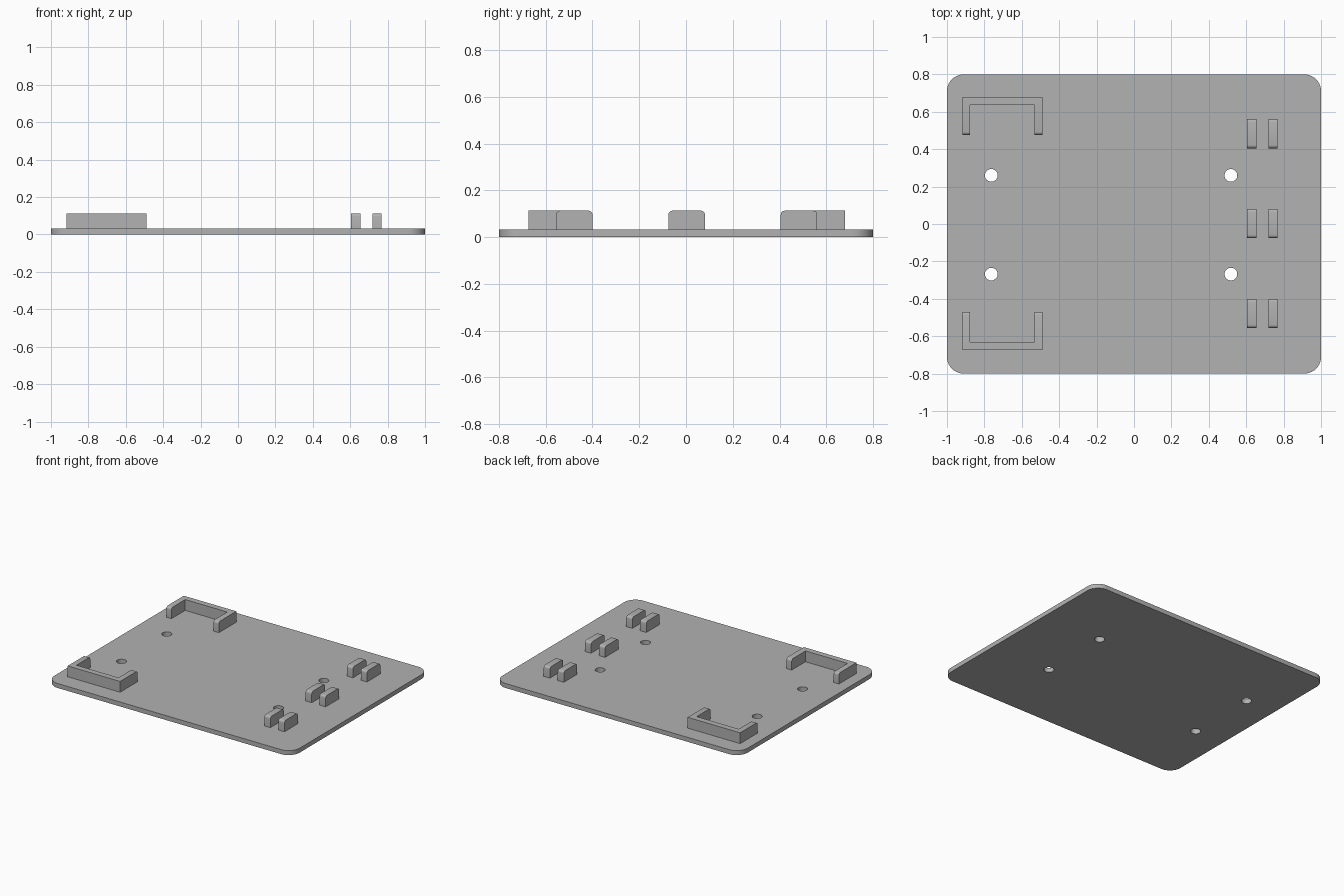
import bpy, bmesh, math

cube = bpy.data.objects.get("Cube")
if cube:
    bpy.data.objects.remove(cube, do_unlink=True)

PLATE_TOP = 0.033
TOP = 0.113
ROUND = 0.017

grey = bpy.data.materials.new("plain_grey")
grey.use_nodes = True
colour = (0.445, 0.445, 0.445, 1)
grey.diffuse_color = colour
grey.node_tree.nodes["Principled BSDF"].inputs["Base Color"].default_value = colour


def prism(name, outline, z0, z1, rounded=None, radius=0, segments=4):
    """Extrude a counter-clockwise outline and round the edges picked by a rule."""
    bm = bmesh.new()
    base = bm.faces.new([bm.verts.new((x, y, z0)) for x, y in outline])
    up = bmesh.ops.extrude_face_region(bm, geom=[base], use_keep_orig=True)["geom"]
    for v in up:
        if isinstance(v, bmesh.types.BMVert):
            v.co.z = z1
    bmesh.ops.recalc_face_normals(bm, faces=bm.faces)
    if rounded:
        edges = [e for e in bm.edges if rounded(e.verts[0].co, e.verts[1].co)]
        bmesh.ops.bevel(bm, geom=edges, offset=radius, segments=segments,
                        profile=0.5, affect='EDGES')
    mesh = bpy.data.meshes.new(name)
    bm.to_mesh(mesh)
    bm.free()
    mesh.materials.append(grey)
    obj = bpy.data.objects.new(name, mesh)
    bpy.context.collection.objects.link(obj)
    return obj


def rect(x0, x1, y0, y1):
    return [(x0, y0), (x1, y0), (x1, y1), (x0, y1)]


def smooth(obj):
    bpy.ops.object.select_all(action='DESELECT')
    obj.select_set(True)
    bpy.context.view_layer.objects.active = obj
    bpy.ops.object.shade_smooth_by_angle(angle=math.radians(35))


# Base plate with rounded corners
plate = prism("base_plate", rect(-1, 1, -0.8, 0.8), 0, PLATE_TOP,
              lambda a, b: abs(a.z - b.z) > 0.01, 0.09, 10)

# Four screw holes
for x in (-0.763, 0.518):
    for y in (-0.268, 0.26):
        circle = [(x + 0.034 * math.cos(i * math.tau / 32),
                   y + 0.034 * math.sin(i * math.tau / 32)) for i in range(32)]
        cutter = prism("hole_cutter", circle, -0.1, 0.1)
        cutter.hide_render = True
        cut = plate.modifiers.new("hole", 'BOOLEAN')
        cut.operation = 'DIFFERENCE'
        cut.solver = 'EXACT'
        cut.object = cutter
        bpy.context.view_layer.objects.active = plate
        bpy.ops.object.modifier_apply(modifier=cut.name)
        bpy.data.objects.remove(cutter, do_unlink=True)
smooth(plate)

# U-shaped corner brackets, open toward the middle, with rounded arm tips
for name, wall, inner, tip in (("back_bracket", 0.68, 0.636, 0.476),
                               ("front_bracket", -0.674, -0.631, -0.47)):
    outline = [(-0.918, wall), (-0.918, tip), (-0.876, tip), (-0.876, inner),
               (-0.533, inner), (-0.533, tip), (-0.49, tip), (-0.49, wall)]
    smooth(prism(name, outline, PLATE_TOP, TOP,
                 lambda a, b: all(abs(p.y - tip) < 0.001 and p.z > 0.1 for p in (a, b)),
                 ROUND))

# Three pairs of upright clips with rounded top ends
for place, y in (("front", -0.478), ("middle", 0.003), ("back", 0.483)):
    for side, x in (("right", 0.629), ("left", 0.743)):
        smooth(prism(f"{place}_{side}_clip",
                     rect(x - 0.025, x + 0.025, y - 0.078, y + 0.078), PLATE_TOP, TOP,
                     lambda a, b: a.z > 0.1 and b.z > 0.1 and abs(a.y - b.y) < 0.001,
                     ROUND))
